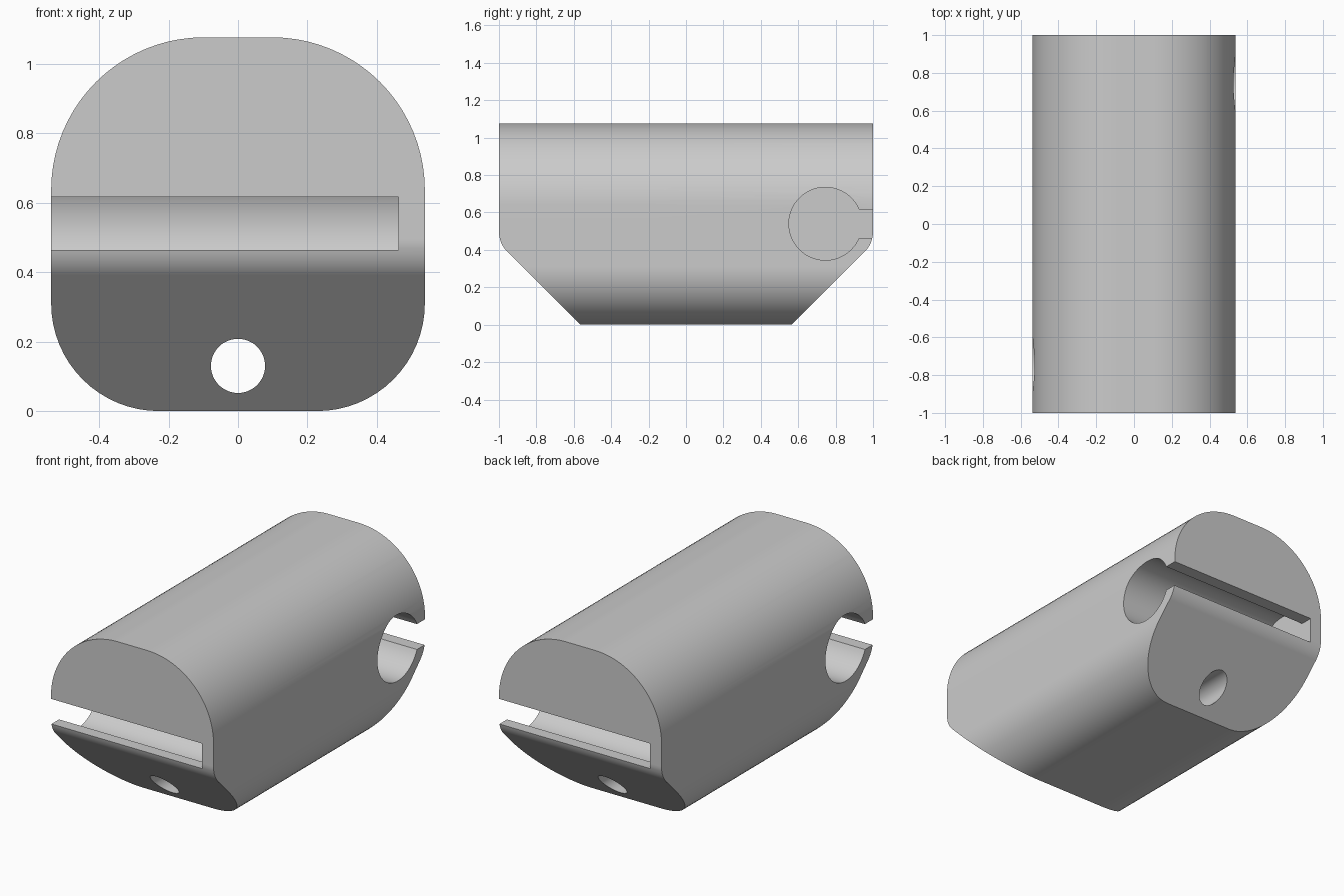
import bpy, math
from math import sin, cos, asin, pi, radians
from mathutils import Vector, Matrix

cube = bpy.data.objects.get("Cube")
if cube:
    bpy.data.objects.remove(cube, do_unlink=True)

import bmesh

grey = bpy.data.materials.new("plain grey")
grey.use_nodes = True
grey.diffuse_color = (0.6, 0.6, 0.6, 1)
grey.node_tree.nodes["Principled BSDF"].inputs["Base Color"].default_value = (0.6, 0.6, 0.6, 1)


def arc(cx, cy, r, start, end, steps):
    """Points along an arc, angles in degrees."""
    angles = [radians(start + (end - start) * i / steps) for i in range(steps + 1)]
    return [(cx + r * cos(a), cy + r * sin(a)) for a in angles]


def prism(name, points, axis, lo, hi):
    """Extrude a closed profile along x (points are y, z) or y (points are x, z)."""
    bm = bmesh.new()
    place = (lambda p, d: (d, p[0], p[1])) if axis == "x" else (lambda p, d: (p[0], d, p[1]))
    a = [bm.verts.new(place(p, lo)) for p in points]
    b = [bm.verts.new(place(p, hi)) for p in points]
    n = len(points)
    bm.faces.new(a)
    bm.faces.new(b[::-1])
    for i in range(n):
        j = (i + 1) % n
        bm.faces.new((a[i], b[i], b[j], a[j]))
    bmesh.ops.recalc_face_normals(bm, faces=bm.faces)
    mesh = bpy.data.meshes.new(name)
    bm.to_mesh(mesh)
    bm.free()
    mesh.materials.append(grey)
    obj = bpy.data.objects.new(name, mesh)
    bpy.context.collection.objects.link(obj)
    return obj


def cut(target, cutter, operation="DIFFERENCE"):
    """Apply a boolean and discard the cutter."""
    mod = target.modifiers.new("cut", "BOOLEAN")
    mod.operation = operation
    mod.solver = "EXACT"
    mod.object = cutter
    bpy.context.view_layer.objects.active = target
    bpy.ops.object.modifier_apply(modifier=mod.name)
    bpy.data.objects.remove(cutter, do_unlink=True)


# Body: rounded cross-section running front to back
W, H, TOP_R, LOW_R = 0.538, 1.076, 0.44, 0.31
half = arc(W - LOW_R, LOW_R, LOW_R, -90, 0, 16) + arc(W - TOP_R, H - TOP_R, TOP_R, 0, 90, 20)
body = prism("body", half + [(-x, z) for x, z in reversed(half)], "y", -1, 1)

# Sloped lower ends with a soft bend into the upright end faces
BEND, FOOT = 0.15, 0.565
bend_z = 1 - FOOT + BEND * math.tan(pi / 8)
side = [(FOOT - 0.1, -0.1)] + arc(1 - BEND, bend_z, BEND, -45, 0, 8) + [(1, H + 0.1)]
envelope = prism("end_envelope", side + [(-y, z) for y, z in reversed(side)], "x", -1, 1)
cut(body, envelope, "INTERSECT")

# Round cross channel with a slot out of each end, closed on one side
R, SLOT, CY, CZ = 0.195, 0.076, 0.745, 0.54
mouth = math.degrees(asin(SLOT / R))
keyhole = arc(CY, CZ, R, mouth, 360 - mouth, 48) + [(1.2, CZ - SLOT), (1.2, CZ + SLOT)]
for turn in (0, pi):
    channel = prism("channel_cutter", keyhole, "x", -0.462, 0.8)
    channel.data.transform(Matrix.Rotation(turn, 4, "Z"))
    cut(body, channel)

# Small lengthwise bore near the bottom
cut(body, prism("bore_cutter", arc(0, 0.13, 0.078, 0, 352.5, 47), "y", -1.5, 1.5))

# Smooth curves, crisp edges
bpy.ops.object.select_all(action="DESELECT")
body.select_set(True)
bpy.context.view_layer.objects.active = body
bpy.ops.object.shade_smooth_by_angle(angle=radians(25))
weighted = body.modifiers.new("even shading", "WEIGHTED_NORMAL")
weighted.keep_sharp = True
